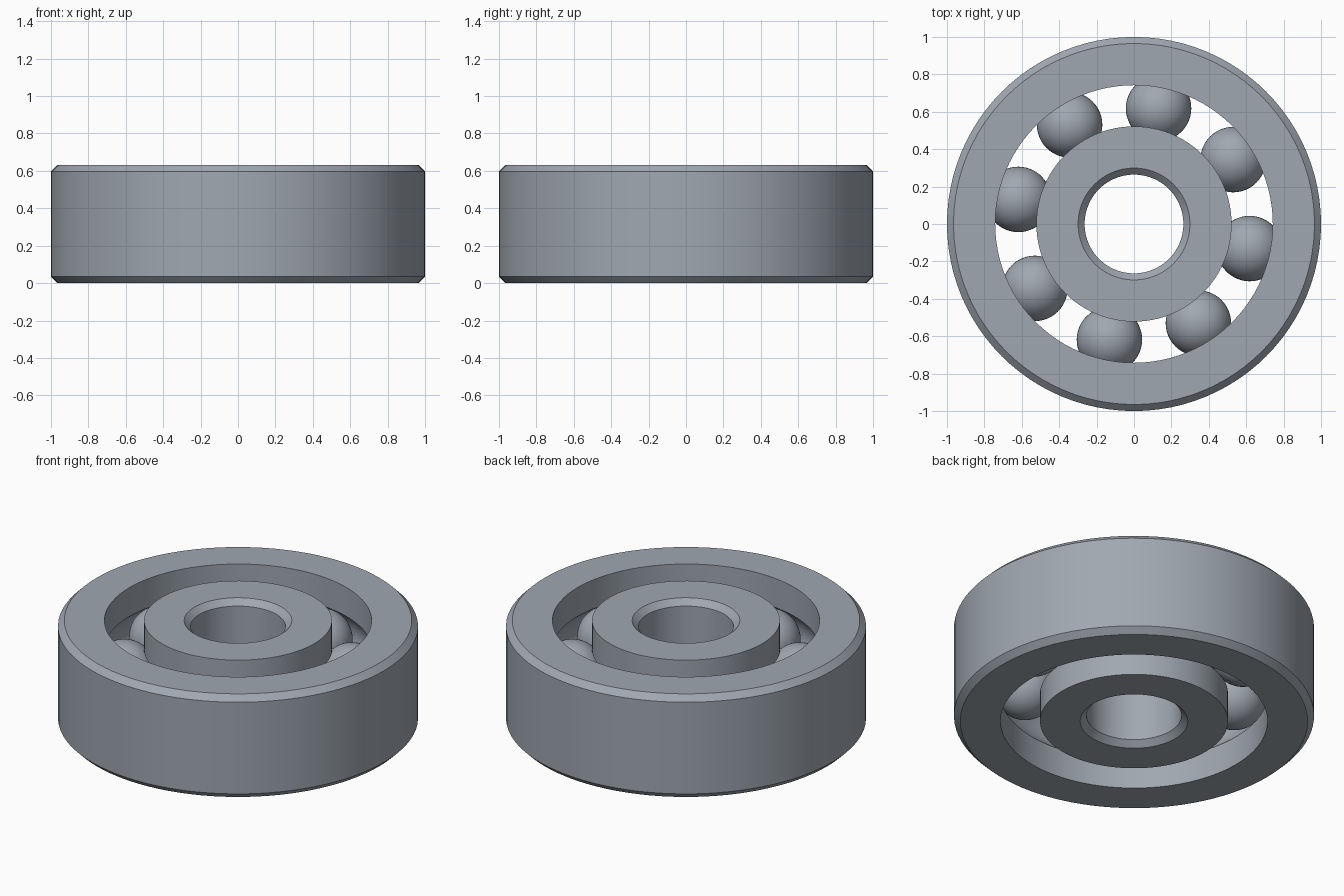
import bpy, bmesh
from math import sin, cos, acos, pi, radians

cube = bpy.data.objects.get("Cube")
if cube:
    bpy.data.objects.remove(cube, do_unlink=True)

HEIGHT = 0.632
MID = HEIGHT / 2
PITCH = 0.632        # radius of the circle the balls run on
BALL = 0.175
GROOVE = 0.177
SHOULDER = 0.11      # ring shoulder distance from the pitch circle
CHAMFER = 0.035
SEGMENTS = 96

steel = bpy.data.materials.new("steel grey")
steel.use_nodes = True
color = (0.35, 0.39, 0.44, 1)
steel.diffuse_color = color
steel.node_tree.nodes["Principled BSDF"].inputs["Base Color"].default_value = color


def finish(bm, name, angle):
    mesh = bpy.data.meshes.new(name)
    bmesh.ops.recalc_face_normals(bm, faces=bm.faces)
    bm.to_mesh(mesh)
    bm.free()
    mesh.materials.append(steel)
    obj = bpy.data.objects.new(name, mesh)
    bpy.context.collection.objects.link(obj)
    bpy.ops.object.select_all(action='DESELECT')
    obj.select_set(True)
    bpy.context.view_layer.objects.active = obj
    bpy.ops.object.shade_smooth_by_angle(angle=radians(angle))
    return obj


def ring(name, plain_radius, side):
    """Revolve a chamfered ring; side is +1 for outer, -1 for inner."""
    shoulder = PITCH + side * SHOULDER
    cut = plain_radius - side * CHAMFER
    profile = [(shoulder, 0), (cut, 0), (plain_radius, CHAMFER),
               (plain_radius, HEIGHT - CHAMFER), (cut, HEIGHT), (shoulder, HEIGHT)]
    # ball groove, from top to bottom
    half = acos(SHOULDER / GROOVE)
    steps = 16
    for i in range(steps + 1):
        a = half - 2 * half * i / steps
        profile.append((PITCH + side * GROOVE * cos(a), MID + GROOVE * sin(a)))
    bm = bmesh.new()
    rows = []
    for s in range(SEGMENTS):
        t = 2 * pi * s / SEGMENTS
        rows.append([bm.verts.new((r * cos(t), r * sin(t), z)) for r, z in profile])
    n = len(profile)
    for s in range(SEGMENTS):
        a, b = rows[s], rows[(s + 1) % SEGMENTS]
        for i in range(n):
            j = (i + 1) % n
            bm.faces.new((a[i], b[i], b[j], a[j]))
    return finish(bm, name, 30)


# Races
ring("outer_ring", 1.0, 1)
ring("inner_ring", 0.264, -1)

# Balls
bm = bmesh.new()
bmesh.ops.create_uvsphere(bm, u_segments=48, v_segments=24, radius=BALL)
first = finish(bm, "ball_1", 60)
for k in range(8):
    ball = first if k == 0 else first.copy()
    if k:
        ball.name = f"ball_{k + 1}"
        bpy.context.collection.objects.link(ball)
    a = radians(45 * k - 12)
    ball.location = (PITCH * cos(a), PITCH * sin(a), MID)
